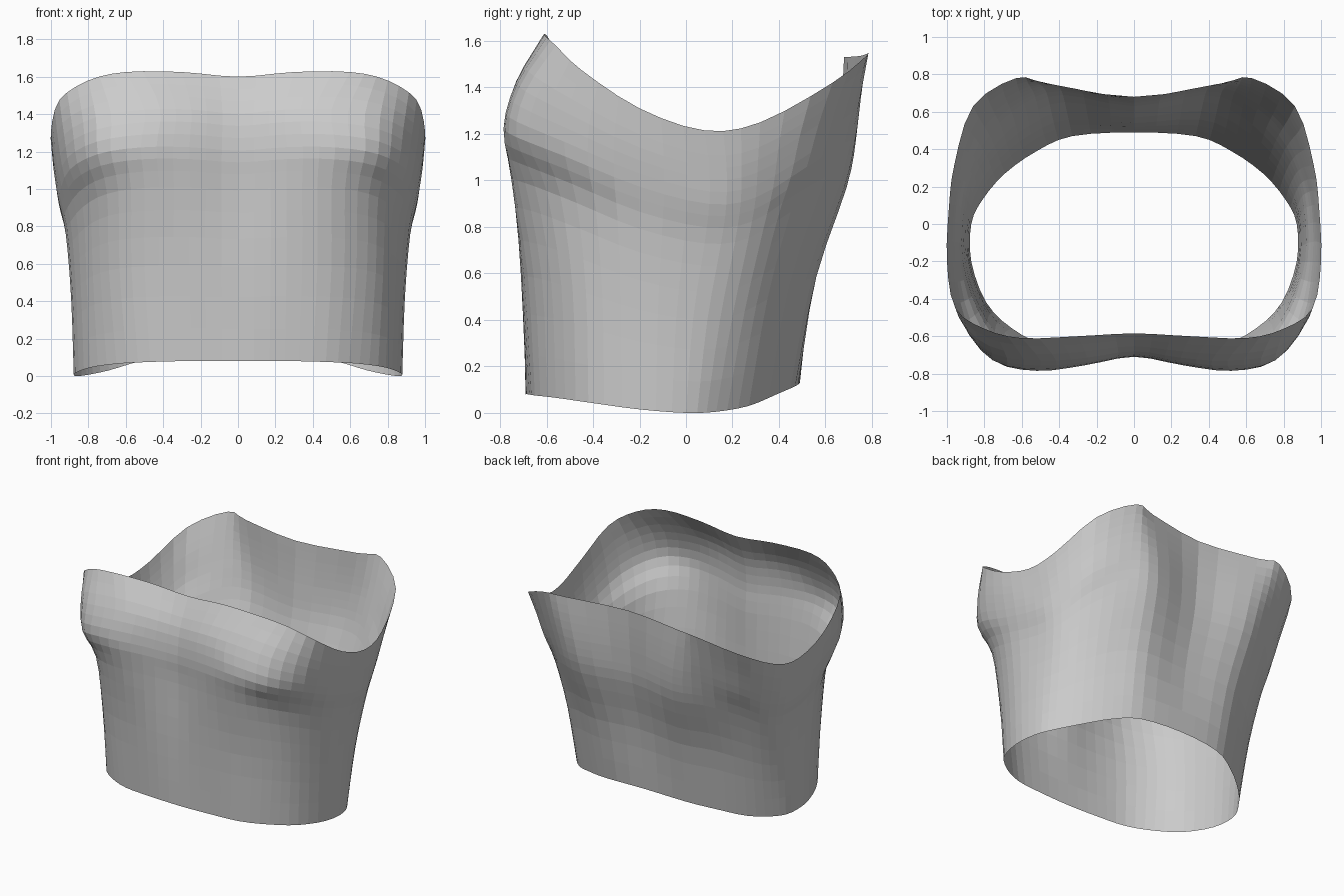
import bpy, bmesh
from mathutils import Vector

if "Cube" in bpy.data.objects:
    bpy.data.objects.remove(bpy.data.objects["Cube"])

# Half outlines (x, y) from front centre round the side to back centre
bottom = [(0, -.69), (.25, -.68), (.47, -.65), (.65, -.56), (.79, -.42), (.87, -.2),
          (.87, 0), (.81, .13), (.69, .27), (.52, .39), (.33, .47), (0, .49)]
waist = [(0, -.70), (.26, -.71), (.5, -.68), (.69, -.58), (.81, -.43), (.885, -.2),
         (.885, .03), (.83, .2), (.72, .35), (.55, .48), (.35, .56), (0, .54)]
ribs = [(0, -.70), (.26, -.74), (.5, -.745), (.7, -.65), (.83, -.47), (.915, -.2),
        (.91, .08), (.865, .27), (.76, .45), (.58, .62), (.38, .69), (0, .63)]
bust = [(0, -.71), (.26, -.755), (.52, -.785), (.75, -.73), (.9, -.52), (.955, -.2),
        (.95, .1), (.9, .3), (.8, .52), (.6, .68), (.4, .73), (0, .655)]
upper = [(0, -.68), (.25, -.715), (.5, -.73), (.76, -.69), (.93, -.51), (.985, -.2),
         (.97, .1), (.935, .31), (.83, .57), (.62, .73), (.43, .745), (0, .67)]
top = [(0, -.585), (.3, -.6), (.6, -.61), (.8, -.56), (.955, -.45), (1, -.2),
       (.99, .08), (.96, .32), (.86, .63), (.63, .78), (.46, .75), (0, .68)]
# Hem and neckline heights per column, and ring positions between them
z_low = [.08, .08, .075, .065, .045, .015, 0, .005, .03, .08, .115, .13]
z_high = [1.6, 1.625, 1.625, 1.58, 1.475, 1.31, 1.215, 1.25, 1.42, 1.54, 1.535, 1.53]
levels = [(0, bottom), (.33, waist), (.6, ribs), (.74, bust), (.87, upper), (1, top)]
STEPS = 3


def spline(a, b, c, d, t):
    return .5 * (2 * b + (c - a) * t + (2 * a - 5 * b + 4 * c - d) * t * t
                 + (3 * b - a - 3 * c + d) * t ** 3)


def closed(pts):
    n = len(pts)
    return [spline(pts[i - 1], pts[i], pts[(i + 1) % n], pts[(i + 2) % n], s / STEPS)
            for i in range(n) for s in range(STEPS)]


def full_ring(f, half):
    pts = [Vector((x, y, lo + (hi - lo) * f))
           for (x, y), lo, hi in zip(half, z_low, z_high)]
    pts += [Vector((-p.x, p.y, p.z)) for p in pts[-2:0:-1]]
    return closed(pts)


# Smooth each column vertically between the control rings
keys = [full_ring(f, half) for f, half in levels]
ext = ([[2 * a - b for a, b in zip(keys[0], keys[1])]] + keys
       + [[2 * a - b for a, b in zip(keys[-1], keys[-2])]])
rings = [[spline(*quad, s / STEPS) for quad in zip(*ext[i:i + 4])]
         for i in range(len(keys) - 1) for s in range(STEPS)] + [keys[-1]]

# Open garment shell
bm = bmesh.new()
grid = [[bm.verts.new(p) for p in ring] for ring in rings]
n = len(grid[0])
for lower, higher in zip(grid, grid[1:]):
    for i in range(n):
        j = (i + 1) % n
        bm.faces.new((lower[i], lower[j], higher[j], higher[i]))
bmesh.ops.recalc_face_normals(bm, faces=bm.faces)
mesh = bpy.data.meshes.new("strapless_top")
bm.to_mesh(mesh)
bm.free()
bpy.context.collection.objects.link(bpy.data.objects.new("strapless_top", mesh))
